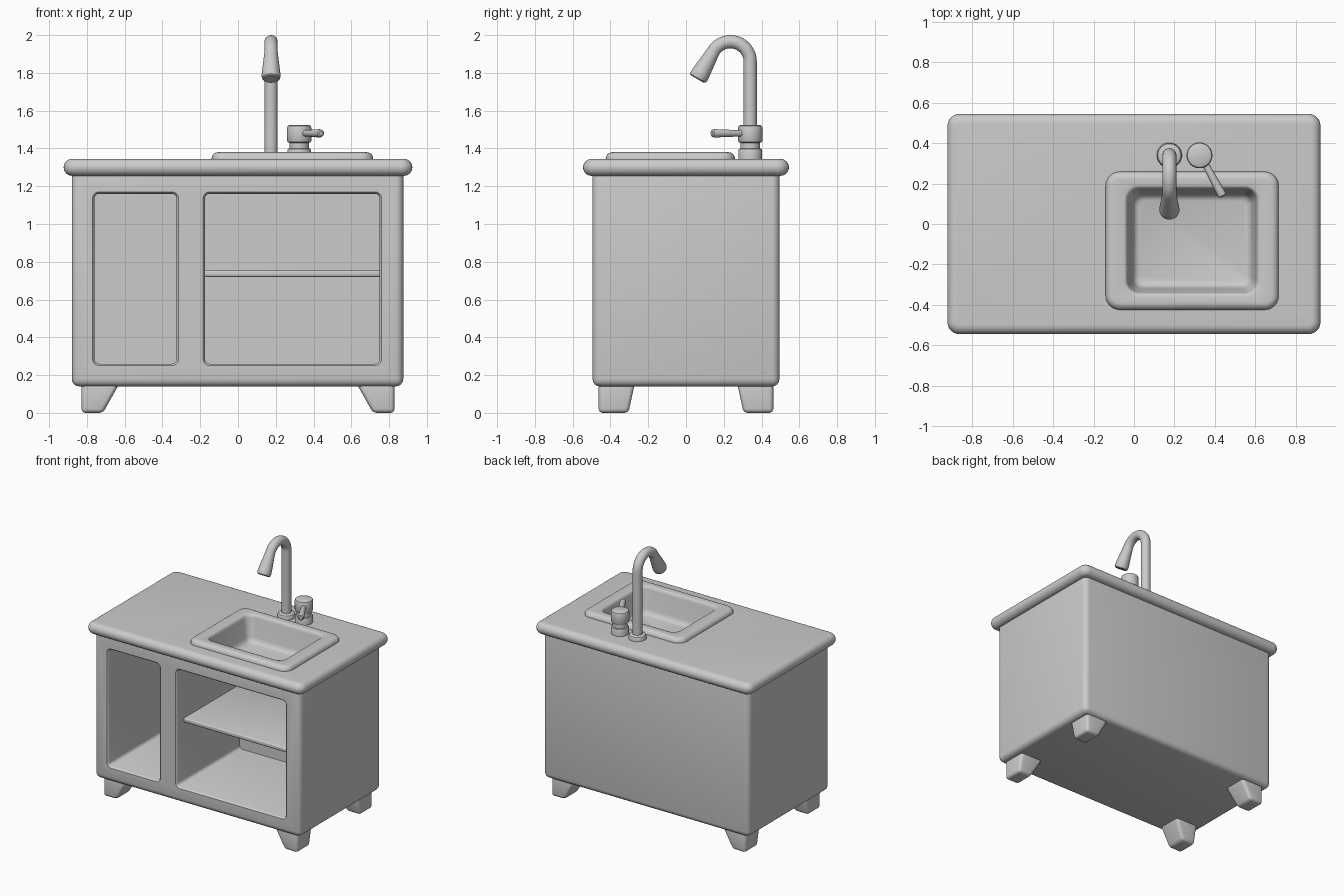
import bpy, bmesh
from math import sin, cos, pi, radians
from mathutils import Vector, Matrix

if "Cube" in bpy.data.objects:
    bpy.data.objects.remove(bpy.data.objects["Cube"])

grey = bpy.data.materials.new("plain grey")
grey.use_nodes = True
grey.diffuse_color = (0.6, 0.6, 0.6, 1)
grey.node_tree.nodes["Principled BSDF"].inputs["Base Color"].default_value = (0.6, 0.6, 0.6, 1)


def loft(name, rings, matrix=Matrix()):
    """Skin a stack of equal-sized point rings and cap both ends."""
    bm = bmesh.new()
    loops = [[bm.verts.new(matrix @ Vector(p)) for p in ring] for ring in rings]
    n = len(loops[0])
    for a, b in zip(loops, loops[1:]):
        for i in range(n):
            j = (i + 1) % n
            bm.faces.new((a[i], a[j], b[j], b[i]))
    bm.faces.new(loops[0][::-1])
    bm.faces.new(loops[-1])
    bmesh.ops.recalc_face_normals(bm, faces=bm.faces)
    mesh = bpy.data.meshes.new(name)
    bm.to_mesh(mesh)
    bm.free()
    ob = bpy.data.objects.new(name, mesh)
    bpy.context.collection.objects.link(ob)
    mesh.materials.append(grey)
    return ob


def rounded(center, half, r, z, steps=6):
    """Rounded rectangle ring at height z."""
    pts = []
    for q, (sx, sy) in enumerate([(1, 1), (-1, 1), (-1, -1), (1, -1)]):
        for k in range(steps + 1):
            a = (q + k / steps) * pi / 2
            pts.append((center[0] + sx * (half[0] - r) + r * cos(a),
                        center[1] + sy * (half[1] - r) + r * sin(a), z))
    return pts


def lathe(name, profile, matrix, n=32):
    """Solid of revolution about local z from (radius, height) pairs."""
    return loft(name, [[(r * cos(2 * pi * i / n), r * sin(2 * pi * i / n), z)
                        for i in range(n)] for r, z in profile], matrix)


def aim(start, direction):
    turn = Vector(direction).to_track_quat("Z", "Y").to_matrix().to_4x4()
    return Matrix.Translation(start) @ turn


def box(name, lo, hi):
    c = ((lo[0] + hi[0]) / 2, (lo[1] + hi[1]) / 2)
    h = ((hi[0] - lo[0]) / 2, (hi[1] - lo[1]) / 2)
    corners = [(-1, -1), (1, -1), (1, 1), (-1, 1)]
    return loft(name, [[(c[0] + sx * h[0], c[1] + sy * h[1], z) for sx, sy in corners]
                       for z in (lo[2], hi[2])])


def apply(ob):
    bpy.ops.object.select_all(action="DESELECT")
    ob.select_set(True)
    bpy.context.view_layer.objects.active = ob
    for m in list(ob.modifiers):
        bpy.ops.object.modifier_apply(modifier=m.name)
    bpy.ops.object.shade_smooth_by_angle(angle=radians(35))


def bevel(ob, width, segments=4):
    m = ob.modifiers.new("round", "BEVEL")
    m.width, m.segments, m.limit_method = width, segments, "ANGLE"


def cut(ob, cutter):
    m = ob.modifiers.new("cut", "BOOLEAN")
    m.operation, m.solver, m.object = "DIFFERENCE", "EXACT", cutter


parts, cutters = [], []

# Cabinet with two open compartments, cut by flared rounded cutters
cabinet = box("cabinet", (-0.88, -0.495, 0.14), (0.875, 0.495, 1.3))
bevel(cabinet, 0.04)
for side, x0, x1 in (("right", -0.76, -0.325), ("left", -0.175, 0.75)):
    c, h = ((x0 + x1) / 2, 0.71), ((x1 - x0) / 2, 0.45)
    rings = [rounded(c, (h[0] + g, h[1] + g), 0.025 + g, d)
             for d, g in ((0.55, 0.01), (0.495, 0.01), (0.488, 0.003), (0.48, 0), (-0.27, 0))]
    cutters.append(loft(side + "_compartment_cutter", rings, Matrix.Rotation(pi / 2, 4, "X")))
    cut(cabinet, cutters[-1])
parts.append(cabinet)

# Shelf in the wide compartment
shelf = box("shelf", (-0.18, -0.41, 0.72), (0.755, 0.28, 0.755))
bevel(shelf, 0.01, 3)
parts.append(shelf)

# Countertop with a full round edge
counter_rings = []
for k in range(13):
    a = -pi / 2 + pi * k / 12
    g = 0.045 * (1 - cos(a))
    counter_rings.append(rounded((0, 0), (0.923 - g, 0.545 - g), 0.06 - g, 1.3 + 0.045 * sin(a)))
counter = loft("countertop", counter_rings)
parts.append(counter)

# Sink: outer shell, rolled rim, bowl wall, floor
sc = (0.288, -0.083)
rim, mouth = (0.428, 0.342), (0.323, 0.26)
sink_rings = [rounded(sc, (0.36, 0.29), 0.05, 1.166), rounded(sc, (0.36, 0.29), 0.05, 1.335),
              rounded(sc, rim, 0.07, 1.335)]
for k in range(7):
    a = pi / 2 * k / 6
    g = 0.035 * (1 - cos(a))
    sink_rings.append(rounded(sc, (rim[0] - g, rim[1] - g), 0.07 - g, 1.345 + 0.035 * sin(a)))
for g, z in ((-0.015, 1.38), (-0.006, 1.377), (0, 1.37), (0.004, 1.355),
             (0.026, 1.22), (0.032, 1.202), (0.043, 1.187), (0.06, 1.18)):
    sink_rings.append(rounded(sc, (mouth[0] - g, mouth[1] - g), 0.062 - g * 0.5, z))
parts.append(loft("sink", sink_rings))
well = box("sink_well_cutter", (-0.068, -0.37, 1.168), (0.644, 0.204, 1.5))
cutters.append(well)
cut(cabinet, well)
cut(counter, well)

# Feet: upright outer sides, sloping inner sides
for sx, side in ((1, "left"), (-1, "right")):
    for sy, end in ((-1, "front"), (1, "back")):
        rings = []
        for z, xi, yi in ((0, 0.715, 0.305), (0.16, 0.625, 0.27)):
            rings.append([(sx * x, sy * y, z) for x, y in
                          ((0.828, 0.462), (xi, 0.462), (xi, yi), (0.828, yi))])
        foot = loft(end + "_" + side + "_foot", rings)
        bevel(foot, 0.022)
        parts.append(foot)

# Faucet: flange, bent pipe, flared spray head
fx, fy = 0.175, 0.34
parts.append(lathe("faucet_flange", [(0.062, 1.34), (0.062, 1.365), (0.057, 1.375), (0.047, 1.38),
                                     (0.034, 1.382)], Matrix.Translation((fx, fy, 0))))
R, zc, r = 0.105, 1.86, 0.035
yc = fy - R
path = [(fy, 1.35, 0)] + [(yc + R * cos(a), zc + R * sin(a), a)
                          for a in (radians(150) * k / 20 for k in range(21))]
pipe = [[(fx + r * sin(t), y + r * cos(t) * cos(a), z + r * cos(t) * sin(a))
         for t in (2 * pi * i / 24 for i in range(24))] for y, z, a in path]
parts.append(loft("faucet_pipe", pipe))
end = path[-1]
parts.append(lathe("spray_head", [(0.034, -0.01), (0.036, 0.01), (0.049, 0.13), (0.05, 0.15),
                                  (0.047, 0.162), (0.039, 0.168)],
                   aim((fx, end[0], end[1]), (0, -0.5, -0.866))))

# Tap: base, turning cap and lever
tx, ty = 0.324, 0.34
tap = Matrix.Translation((tx, ty, 0))
parts.append(lathe("tap_base", [(0.063, 1.34), (0.063, 1.39), (0.06, 1.397), (0.052, 1.4),
                                (0.052, 1.44)], tap))
parts.append(lathe("tap_cap", [(0.052, 1.43), (0.06, 1.433), (0.064, 1.441), (0.064, 1.51),
                               (0.06, 1.52), (0.05, 1.525)], tap))
parts.append(lathe("tap_lever", [(0.017, 0), (0.018, 0.1), (0.022, 0.215), (0.02, 0.227),
                                 (0.013, 0.232)],
                   aim((tx + 0.005, ty, 1.48), (0.48, -0.88, 0)), 20))

for ob in parts:
    apply(ob)
for ob in cutters:
    bpy.data.objects.remove(ob)
